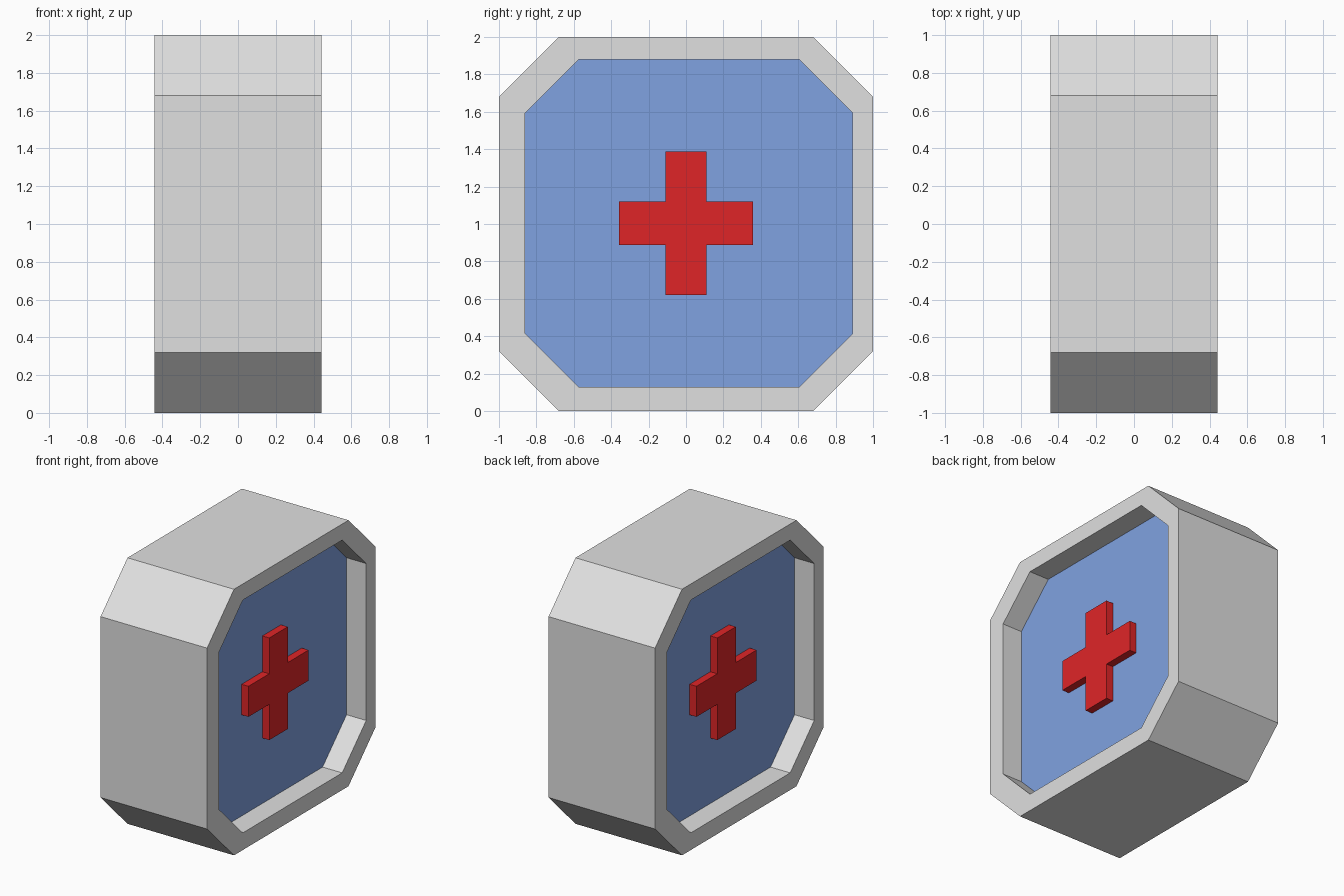
import bpy
import bmesh

if "Cube" in bpy.data.objects:
    bpy.data.objects.remove(bpy.data.objects["Cube"])

HALF = 0.443     # half thickness of the box
FLOOR = 0.28     # x of the recessed panels
CROSS = 0.337    # x of the cross faces
MID = 1.0        # height of the centre


def material(name, rgb):
    m = bpy.data.materials.new(name)
    m.diffuse_color = (*rgb, 1)
    m.use_nodes = True
    m.node_tree.nodes["Principled BSDF"].inputs["Base Color"].default_value = m.diffuse_color
    return m


grey = material("light_grey", (0.745, 0.745, 0.745))
blue = material("soft_blue", (0.216, 0.361, 0.752))
red = material("bright_red", (0.738, 0.0185, 0.0203))


def octagon(half, flat, y=0.0, z=MID):
    """Square with cut corners, in the y-z plane."""
    pts = [(half, flat), (flat, half), (-flat, half), (-half, flat)]
    pts += [(-a, -b) for a, b in pts]
    return [(y + a, z + b) for a, b in pts]


def loft(name, rings, mats, cap_mat=0):
    """Join (x, outline) rings into a closed solid with capped ends."""
    bm = bmesh.new()
    loops = [[bm.verts.new((x, y, z)) for y, z in pts] for x, pts in rings]
    n = len(loops[0])
    for a, b in zip(loops, loops[1:]):
        for i in range(n):
            j = (i + 1) % n
            bm.faces.new((a[i], a[j], b[j], b[i]))
    for end in (loops[0], loops[-1]):
        bm.faces.new(end).material_index = cap_mat
    bmesh.ops.recalc_face_normals(bm, faces=bm.faces)
    me = bpy.data.meshes.new(name)
    bm.to_mesh(me)
    bm.free()
    for m in mats:
        me.materials.append(m)
    ob = bpy.data.objects.new(name, me)
    bpy.context.collection.objects.link(ob)
    return ob


# Box with a recessed blue panel on both broad sides
outer = octagon(1.0, 0.68)
inner_r = octagon(0.875, 0.59, 0.015, 1.004)
inner_l = octagon(0.875, 0.59, -0.015, 1.004)
loft("box", [(-FLOOR, inner_l), (-HALF, inner_l), (-HALF, outer),
             (HALF, outer), (HALF, inner_r), (FLOOR, inner_r)],
     [grey, blue], cap_mat=1)

# Raised cross on each panel
W, A, B, H = 0.11, 0.357, 0.115, 0.384
quarter = [(A, -B), (A, B), (W, B), (W, H), (-W, H), (-W, B)]
plus = [(y, z + 1.004) for y, z in quarter + [(-a, -b) for a, b in quarter]]
for side, name in ((1, "cross_right"), (-1, "cross_left")):
    loft(name, [(side * (FLOOR - 0.005), plus), (side * CROSS, plus)], [red])
